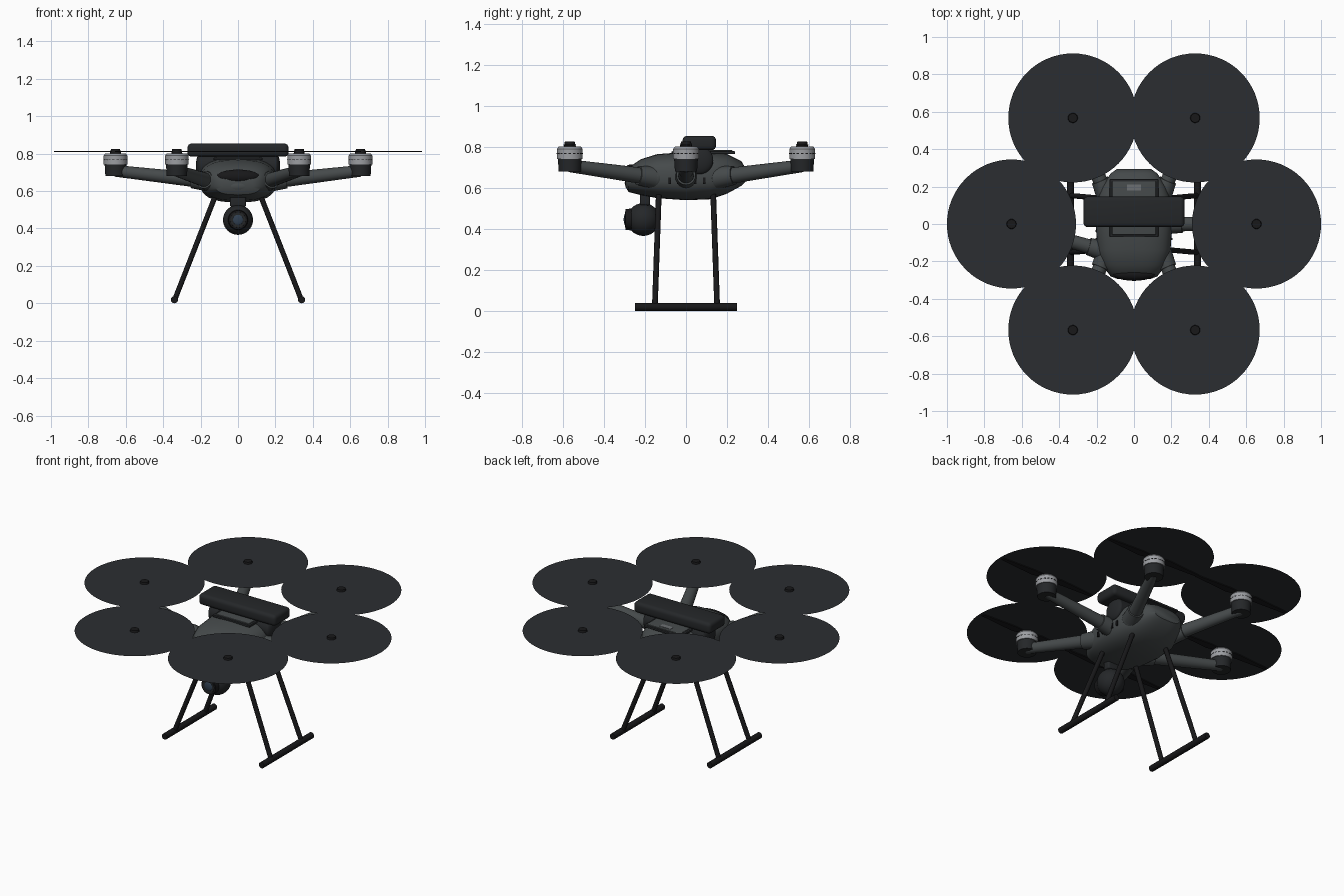
import bpy, bmesh, math
from mathutils import Vector, Matrix

if "Cube" in bpy.data.objects:
    bpy.data.objects.remove(bpy.data.objects["Cube"])


def mat(name, r, g, b):
    m = bpy.data.materials.new(name)
    m.diffuse_color = (r, g, b, 1)
    m.use_nodes = True
    m.node_tree.nodes["Principled BSDF"].inputs["Base Color"].default_value = m.diffuse_color
    return m


SHELL = mat("shell", 0.06, 0.068, 0.07)
DARK = mat("dark", 0.018, 0.02, 0.022)
BLACK = mat("black", 0.009, 0.009, 0.01)
SILVER = mat("silver", 0.33, 0.34, 0.36)
BLUR = mat("rotor_blur", 0.024, 0.027, 0.031)
GLASS = mat("lens_glass", 0.03, 0.05, 0.08)
LABEL = mat("label", 0.15, 0.16, 0.17)


def finish(bm, name, m):
    bmesh.ops.recalc_face_normals(bm, faces=bm.faces)
    me = bpy.data.meshes.new(name)
    bm.to_mesh(me)
    bm.free()
    me.materials.append(m)
    ob = bpy.data.objects.new(name, me)
    bpy.context.collection.objects.link(ob)
    return ob


def tube(name, a, b, r1, r2, m, n=20):
    a, b = Vector(a), Vector(b)
    d = b - a
    M = Matrix.Translation((a + b) / 2) @ d.to_track_quat('Z', 'Y').to_matrix().to_4x4()
    bm = bmesh.new()
    bmesh.ops.create_cone(bm, cap_ends=True, segments=n, radius1=r1, radius2=r2,
                          depth=d.length, matrix=M)
    return finish(bm, name, m)


def box(name, c, s, m, bevel=0.0):
    bm = bmesh.new()
    bmesh.ops.create_cube(bm, size=1, matrix=Matrix.Translation(c) @ Matrix.Diagonal((*s, 1)))
    if bevel:
        bmesh.ops.bevel(bm, geom=bm.edges[:], offset=bevel, segments=4, profile=0.5, affect='EDGES')
    return finish(bm, name, m)


def ball(name, c, s, m):
    bm = bmesh.new()
    bmesh.ops.create_uvsphere(bm, u_segments=32, v_segments=20, radius=1,
                              matrix=Matrix.Translation(c) @ Matrix.Diagonal((*s, 1)))
    return finish(bm, name, m)


# fuselage: rounded sections lofted from nose to tail (y, half width, bottom, top)
SECTIONS = [(-0.295, 0.085, 0.605, 0.67), (-0.28, 0.125, 0.58, 0.70), (-0.22, 0.17, 0.565, 0.74),
            (-0.14, 0.195, 0.55, 0.765), (0, 0.205, 0.54, 0.775), (0.12, 0.2, 0.545, 0.775),
            (0.2, 0.17, 0.572, 0.765), (0.27, 0.125, 0.61, 0.73), (0.295, 0.09, 0.635, 0.69)]
bm = bmesh.new()
rings, N = [], 40
for y, w, lo, hi in SECTIONS:
    ring = []
    for i in range(N):
        t = 2 * math.pi * i / N
        c, s = math.cos(t), math.sin(t)
        p = 2 / 2.7
        ring.append(bm.verts.new((w * math.copysign(abs(c) ** p, c), y,
                                  (lo + hi) / 2 + (hi - lo) / 2 * math.copysign(abs(s) ** p, s))))
    rings.append(ring)
for r, q in zip(rings, rings[1:]):
    for i in range(N):
        bm.faces.new((r[i], r[(i + 1) % N], q[(i + 1) % N], q[i]))
bm.faces.new(rings[0])
bm.faces.new(rings[-1])
finish(bm, "fuselage", SHELL)

# nose visor with centre chin
ball("nose_visor", (0, -0.268, 0.678), (0.115, 0.035, 0.037), BLACK)
ball("nose_chin", (0, -0.262, 0.625), (0.085, 0.037, 0.038), SHELL)

# top hatch, its dark rim and label
box("hatch_rim", (0, 0.085, 0.772), (0.26, 0.31, 0.014), DARK, 0.004)
box("hatch_panel", (0, 0.085, 0.775), (0.235, 0.285, 0.018), SHELL, 0.004)
box("hatch_label", (0, 0.195, 0.784), (0.075, 0.03, 0.004), LABEL)

# payload bar across the top on its drum mount
box("top_bar", (0, 0.065, 0.819), (0.54, 0.163, 0.07), DARK, 0.022)
tube("bar_drum", (-0.2, 0.065, 0.735), (0.2, 0.065, 0.735), 0.068, 0.068, DARK, 32)
for s in (-1, 1):
    ball("drum_cap", (s * 0.2, 0.065, 0.735), (0.025, 0.068, 0.068), DARK)

# side vents
for s in (-1, 1):
    for i in range(5):
        box("side_vent", (s * 0.196, -0.08 + 0.042 * i, 0.635), (0.02, 0.012, 0.03), BLACK)


def rotor(x, y, root):
    # arm with thicker socket at the body
    tip, root = Vector((x, y, 0.708)), Vector(root)
    tube("rotor_arm", root, tip, 0.041, 0.031, SHELL)
    tube("arm_socket", root, root.lerp(tip, 0.2), 0.056, 0.047, SHELL)
    ball("arm_joint", root, (0.056, 0.056, 0.056), SHELL)
    # motor
    tube("motor_base", (x, y, 0.68), (x, y, 0.742), 0.054, 0.058, DARK, 32)
    tube("motor_bell", (x, y, 0.742), (x, y, 0.79), 0.063, 0.063, SILVER, 32)
    tube("motor_top", (x, y, 0.79), (x, y, 0.802), 0.063, 0.054, SILVER, 32)
    tube("rotor_hub", (x, y, 0.80), (x, y, 0.826), 0.03, 0.024, BLACK, 16)
    for i in range(18):
        a = math.tau * i / 18
        v = box("motor_slot", (0, 0, 0), (0.003, 0.013, 0.004), BLACK)
        v.location = (x + 0.0625 * math.cos(a), y + 0.0625 * math.sin(a), 0.768)
        v.rotation_euler.z = a
    # two thin blades and the spinning blur disc
    bm = bmesh.new()
    for s in (-1, 1):
        pts = [(0.02, -0.014), (0.09, -0.03), (0.33, -0.012), (0.33, 0.008), (0.09, 0.02), (0.02, 0.014)]
        f = bm.faces.new([bm.verts.new((x + s * u, y + s * v, 0.808)) for u, v in pts])
        e = bmesh.ops.extrude_face_region(bm, geom=[f])
        bmesh.ops.translate(bm, vec=(0, 0, 0.005),
                            verts=[g for g in e["geom"] if isinstance(g, bmesh.types.BMVert)])
    finish(bm, "rotor_blades", BLACK)
    bm = bmesh.new()
    bmesh.ops.create_circle(bm, cap_ends=True, segments=64, radius=0.345,
                            matrix=Matrix.Translation((x, y, 0.814)))
    finish(bm, "rotor_disc", BLUR)


for sx in (-1, 1):
    for sy in (-1, 1):
        rotor(sx * 0.327, sy * 0.567, (sx * 0.145, sy * 0.15, 0.65))
rotor(0.655, 0, (0.16, 0, 0.65))
rotor(-0.655, 0, (-0.14, -0.15, 0.65))

# landing gear
for sx in (-1, 1):
    tube("landing_skid", (sx * 0.34, -0.25, 0.019), (sx * 0.34, 0.25, 0.019), 0.019, 0.019, BLACK, 16)
    for sy in (-1, 1):
        tube("landing_leg", (sx * 0.115, sy * 0.132, 0.59), (sx * 0.338, sy * 0.152, 0.02),
             0.014, 0.014, BLACK, 16)

# gimbal camera under the nose
box("gimbal_mount", (0, -0.2, 0.545), (0.085, 0.05, 0.06), DARK, 0.01)
ball("camera_ball", (0, -0.208, 0.446), (0.08, 0.08, 0.08), DARK)
tube("camera_barrel", (0, -0.25, 0.446), (0, -0.295, 0.446), 0.056, 0.05, BLACK, 32)
tube("camera_ring", (0, -0.28, 0.446), (0, -0.298, 0.446), 0.042, 0.04, DARK, 32)
ball("camera_lens", (0, -0.294, 0.446), (0.03, 0.01, 0.03), GLASS)

# smooth shading with crisp edges
for o in bpy.context.scene.objects:
    o.select_set(True)
    bpy.context.view_layer.objects.active = o
bpy.ops.object.shade_smooth_by_angle(angle=math.radians(35))
